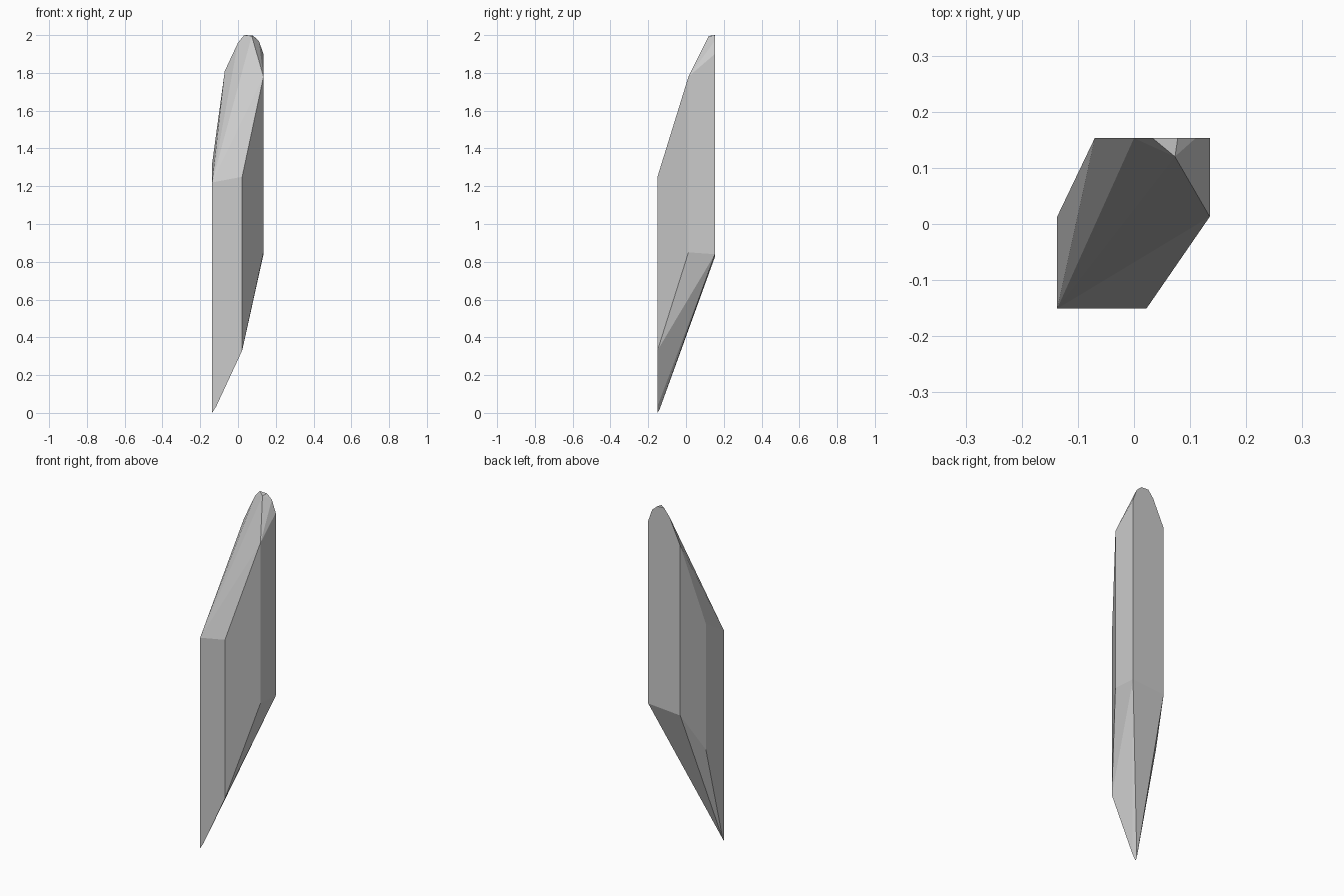
import bpy
import bmesh

cube = bpy.data.objects.get("Cube")
if cube:
    bpy.data.objects.remove(cube, do_unlink=True)

# Single stone colour
stone = bpy.data.materials.new("pale_grey")
stone.use_nodes = True
grey = (0.6, 0.6, 0.6, 1)
stone.diffuse_color = grey
stone.node_tree.nodes["Principled BSDF"].inputs["Base Color"].default_value = grey

# Six upright edges of the shard: x, y, bottom z, top z
edges = [
    (-0.137, -0.151, 0.0, 1.22),
    (0.022, -0.151, 0.33, 1.25),
    (0.135, 0.013, 0.85, 1.78),
    (0.135, 0.153, 0.84, 1.9),
    (-0.07, 0.153, 0.825, 1.81),
    (-0.137, 0.013, 0.59, 1.32),
]
points = [(x, y, z) for x, y, low, high in edges for z in (low, high)]

# Rounded crown along the back, with its forward peak
points += [(x, 0.153, z) for x, z in
           [(0.0, 1.96), (0.033, 2.0), (0.078, 1.998), (0.11, 1.97)]]
points.append((0.073, 0.12, 1.995))

# Blunted lower tip
points += [(-0.115, -0.151, 0.035), (-0.137, -0.141, 0.015)]

# Wrap the facets around the corners
bm = bmesh.new()
for p in points:
    bm.verts.new(p)
bmesh.ops.convex_hull(bm, input=bm.verts[:])
bmesh.ops.dissolve_limit(bm, angle_limit=0.01, verts=bm.verts[:], edges=bm.edges[:])
bmesh.ops.recalc_face_normals(bm, faces=bm.faces[:])
mesh = bpy.data.meshes.new("crystal_shard")
bm.to_mesh(mesh)
bm.free()
mesh.materials.append(stone)
shard = bpy.data.objects.new("crystal_shard", mesh)
bpy.context.collection.objects.link(shard)
